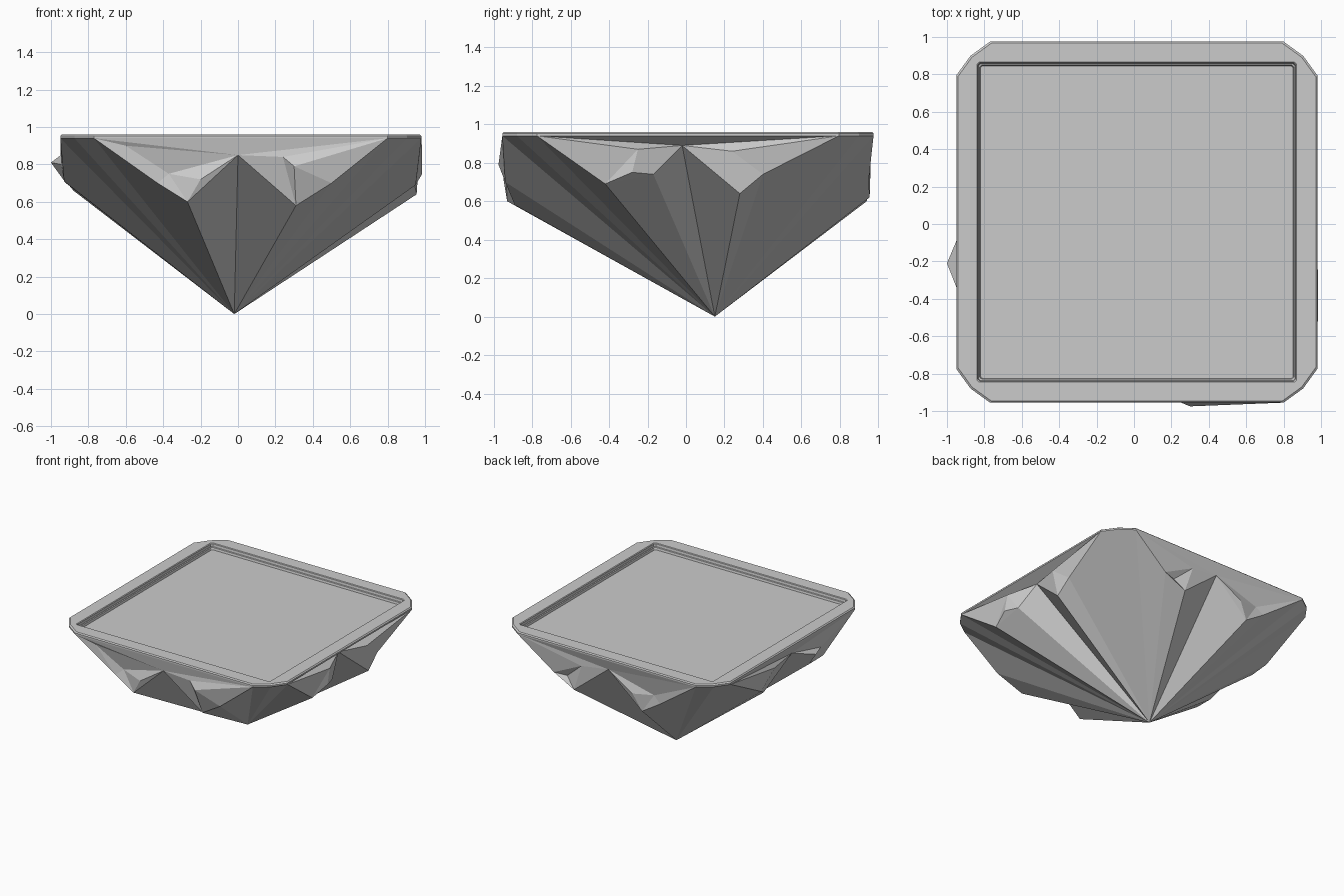
import bpy, bmesh
from mathutils import Vector
from mathutils.geometry import delaunay_2d_cdt

if "Cube" in bpy.data.objects:
    bpy.data.objects.remove(bpy.data.objects["Cube"])

CX, CY = 0.015, 0.01          # centre of the top slab
HALF, CUT = 0.965, 0.18       # slab half width and corner cut
RIM_Z = 0.94
APEX = (-0.02, 0.15, 0.0)


def ring(half, cut, z):
    """Square outline with a two-facet cut on each corner."""
    a, m = half - cut, half - cut * 0.42
    pts = []
    x = [(half, -a), (half, a), (m, m)]
    for _ in range(4):
        pts += [(CX + p, CY + q, z) for p, q in x]
        x = [(-q, p) for p, q in x]
    return pts


def finish(bm, name):
    bmesh.ops.remove_doubles(bm, verts=bm.verts, dist=0.0005)
    bmesh.ops.recalc_face_normals(bm, faces=bm.faces)
    me = bpy.data.meshes.new(name)
    bm.to_mesh(me)
    bm.free()
    ob = bpy.data.objects.new(name, me)
    bpy.context.collection.objects.link(ob)
    return ob


# Top slab: thin rounded rim, stepped recess and flat floor
bm = bmesh.new()
prev = None
for half, cut, z in [(HALF, CUT, RIM_Z), (HALF, CUT, 0.952), (HALF - 0.008, CUT, 0.96),
                     (0.855, 0.012, 0.96), (0.85, 0.012, 0.955), (0.847, 0.012, 0.935),
                     (0.84, 0.012, 0.932), (0.836, 0.012, 0.915)]:
    cur = [bm.verts.new(p) for p in ring(half, cut, z)]
    if prev:
        for i in range(12):
            j = (i + 1) % 12
            bm.faces.new((prev[i], prev[j], cur[j], cur[i]))
    prev = cur
bm.faces.new(prev)
finish(bm, "top_slab")

# Rock sides: (position along side, height, outward coordinate)
# lower = jagged edge of the cone, inner = extra crags above it
front = dict(lower=[(-0.43, 0.70, -0.93), (-0.27, 0.60, -0.93), (0.0, 0.85, -0.94),
                    (0.31, 0.58, -0.89), (0.50, 0.70, -0.94)],
             inner=[(-0.37, 0.75, -0.91), (-0.20, 0.72, -0.95), (-0.60, 0.90, -0.94),
                    (0.24, 0.84, -0.95), (0.30, 0.79, -0.975)])
back = dict(lower=[(-0.43, 0.70, 0.94), (-0.27, 0.60, 0.94), (0.02, 0.86, 0.95),
                   (0.32, 0.62, 0.955), (0.50, 0.71, 0.95)],
            inner=[(-0.37, 0.75, 0.93), (-0.20, 0.73, 0.96), (0.25, 0.83, 0.96),
                   (0.40, 0.70, 0.925)])
right = dict(lower=[(-0.42, 0.69, 0.95), (-0.17, 0.74, 0.95), (-0.02, 0.89, 0.90),
                    (0.28, 0.64, 0.955), (0.40, 0.74, 0.95)],
             inner=[(-0.28, 0.75, 0.985), (-0.25, 0.87, 0.985), (0.24, 0.86, 0.97)])
left = dict(lower=[(-0.40, 0.71, -0.93), (-0.24, 0.70, -0.92), (-0.02, 0.87, -0.92),
                   (0.28, 0.66, -0.88), (0.38, 0.72, -0.93)],
            inner=[(-0.21, 0.81, -1.0), (-0.35, 0.80, -0.945), (0.24, 0.86, -0.95)])

bm = bmesh.new()


def tri(*pts):
    bm.faces.new([bm.verts.new(p) for p in pts])


a = HALF - CUT
for side, along_x, sign in [(front, True, -1), (back, True, 1),
                            (right, False, 1), (left, False, -1)]:
    ct, co = (CX, CY) if along_x else (CY, CX)
    rim = co + sign * HALF
    edge = [(ct - a, RIM_Z, rim)] + side["lower"] + [(ct + a, RIM_Z, rim)]
    pts = edge + side["inner"]
    n = len(edge)
    place = (lambda p: (p[0], p[2], p[1])) if along_x else (lambda p: (p[2], p[0], p[1]))
    # cone facets running down to the tip
    for p, q in zip(edge, edge[1:]):
        tri(place(p), place(q), APEX)
    # crag facets between the jagged edge and the rim
    res = delaunay_2d_cdt([Vector(p[:2]) for p in pts],
                          [(i, (i + 1) % n) for i in range(n)], [], 1, 1e-5)
    for f in res[2]:
        tri(*[place(pts[res[3][i][0]]) for i in f])

# Corner facets
outline = ring(HALF, CUT, RIM_Z)
for i in range(0, 12, 3):
    tri(outline[i + 1], outline[i + 2], APEX)
    tri(outline[i + 2], outline[(i + 3) % 12], APEX)
finish(bm, "rock_base")
